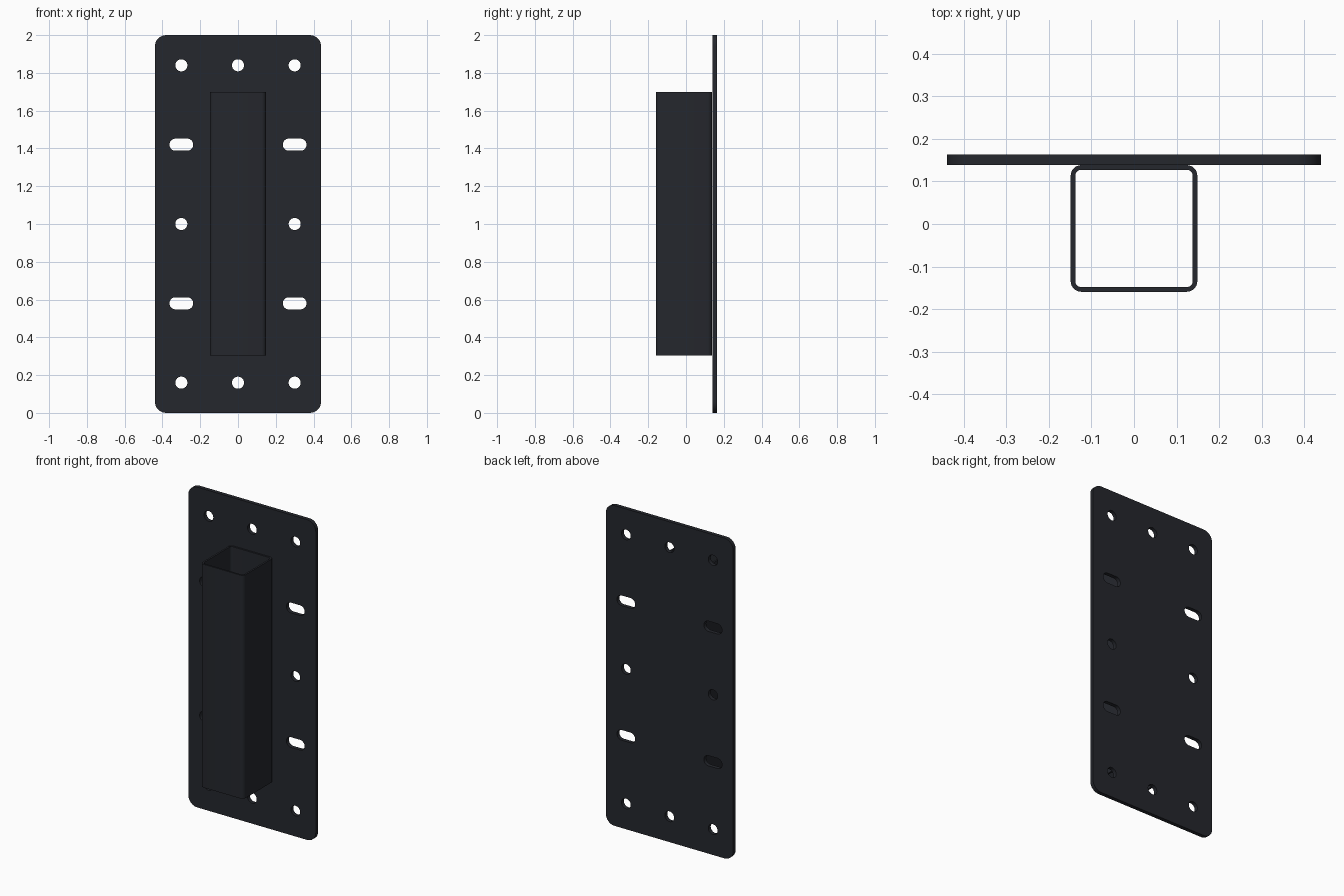
import bpy, bmesh
from math import sin, cos, pi, radians
from mathutils import Matrix, Vector

if "Cube" in bpy.data.objects:
    bpy.data.objects.remove(bpy.data.objects["Cube"])

steel = bpy.data.materials.new("dark_steel")
steel.diffuse_color = (0.018, 0.02, 0.026, 1)
steel.use_nodes = True
steel.node_tree.nodes["Principled BSDF"].inputs["Base Color"].default_value = steel.diffuse_color


def rounded(w, h, r, cx=0, cy=0, seg=8):
    """Rounded rectangle outline; a circle or slot when r is half a side."""
    pts = []
    for q, (sx, sy) in enumerate([(1, 1), (-1, 1), (-1, -1), (1, -1)]):
        for i in range(seg + 1):
            a = (q + i / seg) * pi / 2
            p = Vector((cx + sx * (w / 2 - r) + r * cos(a),
                        cy + sy * (h / 2 - r) + r * sin(a), 0))
            if not pts or (p - pts[-1]).length > 1e-5:
                pts.append(p)
    if (pts[0] - pts[-1]).length < 1e-5:
        pts.pop()
    return pts


def extrude_profile(name, outlines, depth, matrix):
    """Fill the first outline, minus the others, and extrude about its plane."""
    curve = bpy.data.curves.new(name + "_profile", 'CURVE')
    curve.dimensions = '2D'
    curve.fill_mode = 'BOTH'
    curve.extrude = depth / 2
    for pts in outlines:
        s = curve.splines.new('POLY')
        s.points.add(len(pts) - 1)
        for sp, p in zip(s.points, pts):
            sp.co = (p.x, p.y, 0, 1)
        s.use_cyclic_u = True
    tmp = bpy.data.objects.new(name + "_profile", curve)
    bpy.context.collection.objects.link(tmp)
    bpy.context.view_layer.update()
    dg = bpy.context.evaluated_depsgraph_get()
    mesh = bpy.data.meshes.new_from_object(tmp.evaluated_get(dg))
    bpy.data.objects.remove(tmp)
    bpy.data.curves.remove(curve)

    bm = bmesh.new()
    bm.from_mesh(mesh)
    bmesh.ops.remove_doubles(bm, verts=bm.verts, dist=1e-5)
    bmesh.ops.transform(bm, matrix=matrix, verts=bm.verts)
    bmesh.ops.recalc_face_normals(bm, faces=bm.faces)
    bm.to_mesh(mesh)
    bm.free()
    mesh.name = name
    mesh.materials.clear()
    mesh.materials.append(steel)
    obj = bpy.data.objects.new(name, mesh)
    bpy.context.collection.objects.link(obj)
    bpy.ops.object.select_all(action='DESELECT')
    obj.select_set(True)
    bpy.context.view_layer.objects.active = obj
    bpy.ops.object.shade_smooth_by_angle(angle=radians(35))
    return obj


# Mounting plate with bolt holes and horizontal slots
R = 0.032
outlines = [rounded(0.88, 2.0, 0.06, 0, 1.0)]
for x, z in [(-0.3, 0.16), (0, 0.16), (0.3, 0.16), (-0.3, 1.0), (0.3, 1.0),
             (-0.3, 1.84), (0, 1.84), (0.3, 1.84)]:
    outlines.append(rounded(2 * R, 2 * R, R, x, z))
for x in (-0.3, 0.3):
    for z in (0.58, 1.42):
        outlines.append(rounded(0.126, 2 * R, R, x, z))
extrude_profile("mounting_plate", outlines, 0.024,
                Matrix.Translation((0, 0.151, 0)) @ Matrix.Rotation(pi / 2, 4, 'X'))

# Open square tube standing against the plate
W, T = 0.298, 0.011
extrude_profile("square_tube",
                [rounded(W, W, 0.025), rounded(W - 2 * T, W - 2 * T, 0.014)],
                1.395, Matrix.Translation((0, -0.0105, 1.0025)))
